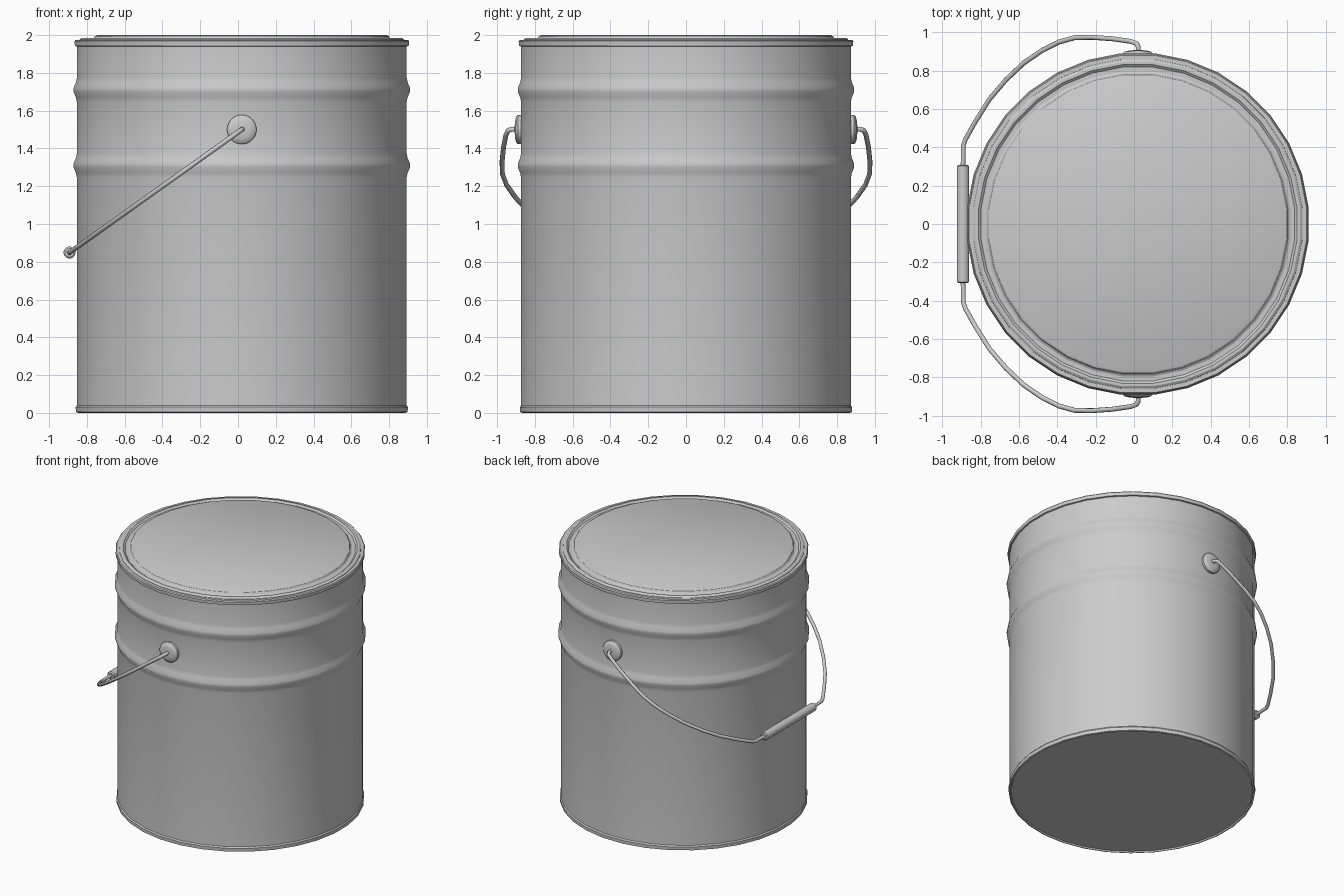
import bpy
import bmesh
import math
from mathutils import Matrix, Vector

cube = bpy.data.objects.get("Cube")
if cube:
    bpy.data.objects.remove(cube)

CX = 0.02        # axis of the pail
SIDES = 32
PIVOT_Z = 1.5    # height of the handle pivots
SLOPE = 0.714    # tilt of the resting handle

metal = bpy.data.materials.new("grey metal")
metal.use_nodes = True
metal.diffuse_color = (0.6, 0.6, 0.6, 1)
metal.node_tree.nodes["Principled BSDF"].inputs["Base Color"].default_value = (0.6, 0.6, 0.6, 1)


def finish(name, bm, angle=30):
    bmesh.ops.recalc_face_normals(bm, faces=bm.faces)
    mesh = bpy.data.meshes.new(name)
    bm.to_mesh(mesh)
    bm.free()
    mesh.materials.append(metal)
    obj = bpy.data.objects.new(name, mesh)
    bpy.context.collection.objects.link(obj)
    bpy.ops.object.select_all(action='DESELECT')
    obj.select_set(True)
    bpy.context.view_layer.objects.active = obj
    bpy.ops.object.shade_smooth_by_angle(angle=math.radians(angle))
    return obj


def lathe(name, profile, sides, matrix, angle=30):
    """Turn (radius, height) points about z, closing both ends with flat caps."""
    bm = bmesh.new()
    rings = []
    for r, z in profile:
        ring = []
        for i in range(sides):
            a = 2 * math.pi * (i + 0.5) / sides
            ring.append(bm.verts.new(matrix @ Vector((r * math.cos(a), r * math.sin(a), z))))
        rings.append(ring)
    for low, high in zip(rings, rings[1:]):
        for i in range(sides):
            j = (i + 1) % sides
            bm.faces.new((low[i], low[j], high[j], high[i]))
    bm.faces.new(rings[0])
    bm.faces.new(rings[-1])
    return finish(name, bm, angle)


# Pail body with bottom rim, two pressed ribs and top rim
WALL = 0.877


def rib(z):
    return [(WALL, z - 0.065), (WALL + 0.005, z - 0.04), (WALL + 0.018, z - 0.01),
            (WALL + 0.018, z + 0.01), (WALL + 0.005, z + 0.04), (WALL, z + 0.065)]


body = [(0.865, 0.01), (0.87, 0), (0.882, 0.004), (0.884, 0.03), (0.877, 0.04), (WALL, 0.06)]
body += rib(1.31) + rib(1.71)
body += [(WALL, 1.94), (0.888, 1.943), (0.89, 1.968), (0.884, 1.975), (0.86, 1.975)]
lathe("pail_body", body, SIDES, Matrix.Translation((CX, 0, 0)))

# Press-in lid: outer lip, groove and raised centre
lid = [(0.865, 1.965), (0.862, 1.978), (0.85, 1.986), (0.835, 1.986), (0.822, 1.975),
       (0.805, 1.972), (0.79, 1.98), (0.782, 1.994), (0.77, 2.0)]
lathe("lid", lid, SIDES, Matrix.Translation((CX, 0, 0)))

# Handle ears on the front and back walls
ear = [(0.078, 0.84), (0.078, 0.89), (0.07, 0.899), (0.045, 0.905), (0.02, 0.907)]
for name, side in (("front_ear", 1), ("back_ear", -1)):
    turn = Matrix.Rotation(side * math.pi / 2, 4, 'X')
    lathe(name, ear, 24, Matrix.Translation((CX, 0, PIVOT_Z)) @ turn, 40)

# Wire handle: one half path in plan, mirrored, lying in a tilted plane
half = [(0.022, 0.88), (0.022, 0.925), (0.012, 0.943), (-0.02, 0.953), (-0.11, 0.966),
        (-0.22, 0.974), (-0.31, 0.972), (-0.39, 0.95), (-0.48, 0.905), (-0.575, 0.84),
        (-0.67, 0.75), (-0.755, 0.65), (-0.83, 0.53), (-0.88, 0.44), (-0.89, 0.41),
        (-0.892, 0.3)]
path = half + [(x, -y) for x, y in reversed(half)]
curve = bpy.data.curves.new("handle_path", 'CURVE')
curve.dimensions = '3D'
curve.bevel_depth = 0.013
curve.bevel_resolution = 2
curve.use_fill_caps = True
spline = curve.splines.new('POLY')
spline.points.add(len(path) - 1)
for point, (x, y) in zip(spline.points, path):
    point.co = (x, y, PIVOT_Z + (x - CX) * SLOPE, 1)
helper = bpy.data.objects.new("handle_path", curve)
bpy.context.collection.objects.link(helper)
bpy.context.view_layer.update()
wire = bmesh.new()
wire_mesh = bpy.data.meshes.new_from_object(helper.evaluated_get(bpy.context.evaluated_depsgraph_get()))
wire.from_mesh(wire_mesh)
bpy.data.objects.remove(helper)
bpy.data.meshes.remove(wire_mesh)
finish("wire_handle", wire, 50)

# Grip sleeve on the handle
grip = [(0.024, -0.308), (0.032, -0.302), (0.032, 0.302), (0.024, 0.308)]
lathe("handle_grip", grip, 16,
      Matrix.Translation((-0.892, 0, PIVOT_Z + (-0.892 - CX) * SLOPE)) @ Matrix.Rotation(math.pi / 2, 4, 'X'))
